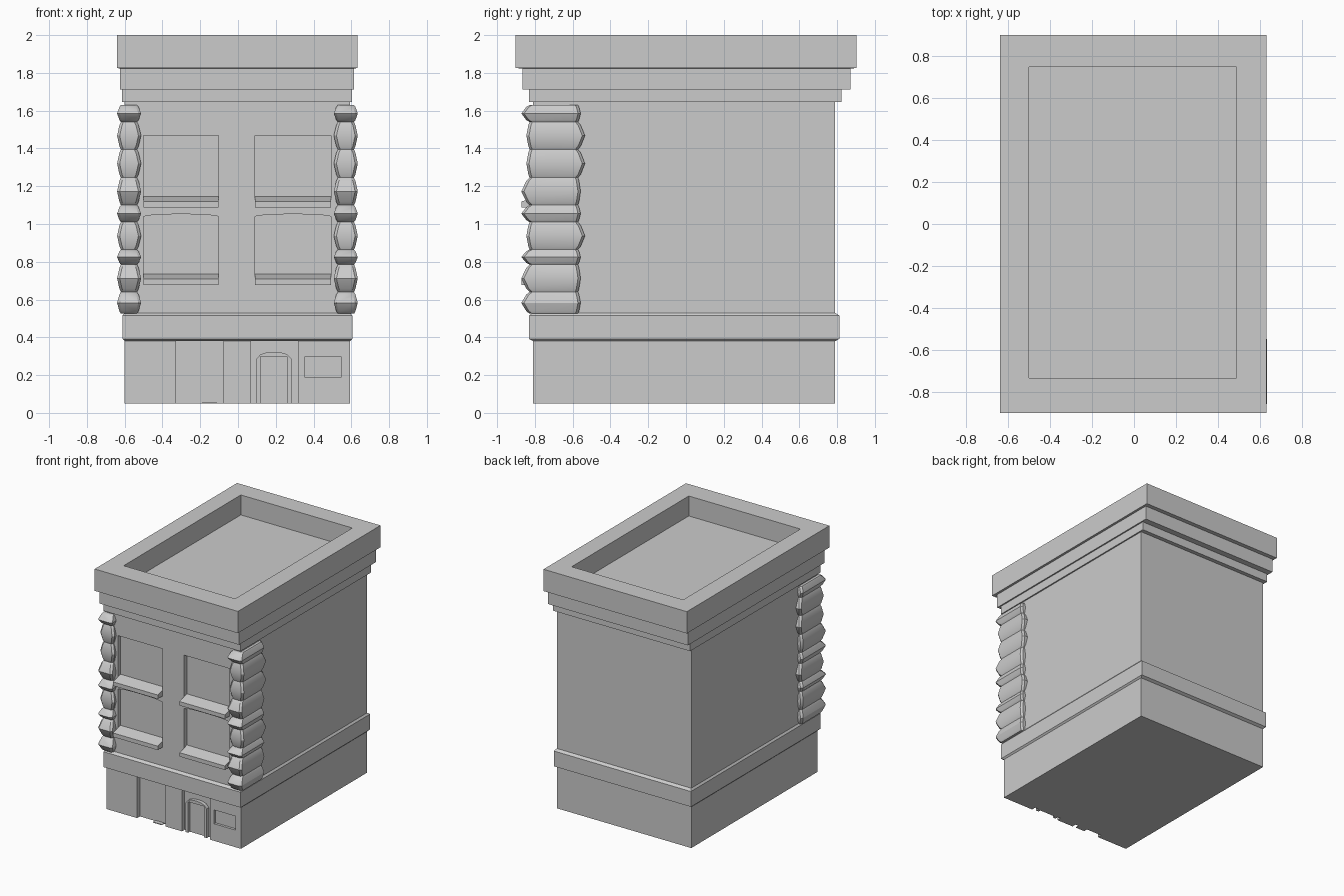
import bpy, bmesh, math

if "Cube" in bpy.data.objects:
    bpy.data.objects.remove(bpy.data.objects["Cube"])


def new_object(name, bm):
    bmesh.ops.recalc_face_normals(bm, faces=bm.faces)
    me = bpy.data.meshes.new(name)
    bm.to_mesh(me)
    bm.free()
    ob = bpy.data.objects.new(name, me)
    bpy.context.collection.objects.link(ob)
    return ob


def loft(name, rings):
    """Closed skin over a list of rings with equal point counts."""
    bm = bmesh.new()
    loops = [[bm.verts.new(p) for p in r] for r in rings]
    n = len(loops[0])
    for a, b in zip(loops, loops[1:]):
        for i in range(n):
            j = (i + 1) % n
            bm.faces.new((a[i], a[j], b[j], b[i]))
    bm.faces.new(loops[0][::-1])
    bm.faces.new(loops[-1])
    return new_object(name, bm)


def rect(x0, x1, y0, y1, z):
    return [(x0, y0, z), (x1, y0, z), (x1, y1, z), (x0, y1, z)]


def box(name, x0, x1, y0, y1, z0, z1):
    return loft(name, [rect(x0, x1, y0, y1, z0), rect(x0, x1, y0, y1, z1)])


def prism(name, pts, y0, y1):
    """Outline in x, z extruded along y."""
    return loft(name, [[(x, y, z) for x, z in pts] for y in (y0, y1)])


def arched(x0, x1, z0, z1, rise, n=8):
    pts = [(x0, z0), (x1, z0)]
    for i in range(n + 1):
        t = i / n
        pts.append((x1 + (x0 - x1) * t, z1 + rise * math.sqrt(max(0, 1 - (2 * t - 1) ** 2))))
    return pts


def cut(ob, cutter):
    cutter.hide_render = True
    m = ob.modifiers.new("cut", 'BOOLEAN')
    m.operation = 'DIFFERENCE'
    m.solver = 'EXACT'
    m.object = cutter
    bpy.context.view_layer.objects.active = ob
    bpy.ops.object.modifier_apply(modifier=m.name)
    bpy.data.objects.remove(cutter)


FRONT = -0.81
wall = (-0.6, 0.593, FRONT, 0.79)
band = (-0.612, 0.605, -0.832, 0.812)

# Body: ground floor, belt course and upper walls
body = loft("building_body", [
    rect(*wall, 0.05), rect(*wall, 0.38), rect(*band, 0.392),
    rect(*band, 0.515), rect(*wall, 0.53), rect(*wall, 1.645)])

# Stepped cornice and parapet with sunken roof
t1 = (-0.613, 0.604, -0.832, 0.823)
t2 = (-0.625, 0.614, -0.865, 0.87)
t3 = (-0.64, 0.632, -0.903, 0.903)
cornice = loft("cornice_and_parapet", [
    rect(*t1, 1.645), rect(*t1, 1.712), rect(*t2, 1.713),
    rect(*t2, 1.824), rect(*t3, 1.825), rect(*t3, 2.0)])
cut(cornice, box("roof_cutter", -0.5, 0.49, -0.735, 0.75, 1.84, 2.1))

# Windows with sloping sills
for x0, x1, side in ((-0.5, -0.103, "left"), (0.09, 0.493, "right")):
    for z0, z1, rise, level in ((1.1, 1.468, 0, "upper"), (0.69, 1.04, 0.012, "lower")):
        pts = arched(x0, x1, z0, z1, rise) if rise else \
            [(x0, z0), (x1, z0), (x1, z1), (x0, z1)]
        cut(body, prism("window_cutter", pts, -0.95, FRONT + 0.035))
        b = z0 - 0.012
        prof = [(FRONT + 0.04, b), (-0.87, b), (-0.87, b + 0.032), (FRONT + 0.04, b + 0.058)]
        loft(f"{level}_{side}_sill", [[(x, y, z) for y, z in prof] for x in (x0, x1)])

# Ground floor recesses and panel
for x0, x1, z0, z1, d in ((-0.328, -0.078, 0, 0.38, 0.035),
                          (0.07, 0.318, 0, 0.38, 0.035),
                          (0.355, 0.545, 0.187, 0.298, 0.02)):
    cut(body, box("recess_cutter", x0, x1, -0.82, FRONT + d, z0, z1))

# Arched door surround with the door set inside
surround = prism("door_surround", arched(0.096, 0.284, 0.05, 0.285, 0.038), -0.803, -0.77)
cut(surround, box("door_cutter", 0.12, 0.26, -0.9, -0.782, 0, 0.298))
box("doorstep", -0.19, -0.11, -0.808, -0.775, 0.05, 0.056)

# Pillow-shaped corner stones, mirrored on both front corners
levels = [1.63, 1.54, 1.395, 1.245, 1.10, 1.01, 0.865, 0.785, 0.64, 0.525]
for sx, side in ((1, "right"), (-1, "left")):
    for i, (zt, zb) in enumerate(zip(levels, levels[1:])):
        yf = -0.845 if i in (1, 2, 5) else -0.872
        yb = -0.535 if i in (1, 2, 5) else -0.558
        rings = []
        for t, k in ((0, 1), (0.12, 0.6), (0.5, 0), (0.88, 0.6), (1, 1)):
            x0, x1 = 0.51 + 0.022 * k, 0.637 - 0.02 * k
            y0 = yf + (-0.828 - yf) * k
            y1 = yb + (-0.572 - yb) * k
            c = 0.014
            z = zb + (zt - zb) * t
            xy = [(x0 + c, y0), (x1 - c, y0), (x1, y0 + c), (x1, y1 - c),
                  (x1 - c, y1), (x0 + c, y1), (x0, y1 - c), (x0, y0 + c)]
            rings.append([(sx * x - 0.003, y, z) for x, y in xy])
        stone = loft(f"{side}_corner_stone_{i + 1}", rings)
        bpy.ops.object.select_all(action='DESELECT')
        stone.select_set(True)
        bpy.context.view_layer.objects.active = stone
        bpy.ops.object.shade_smooth_by_angle(angle=math.radians(30))
